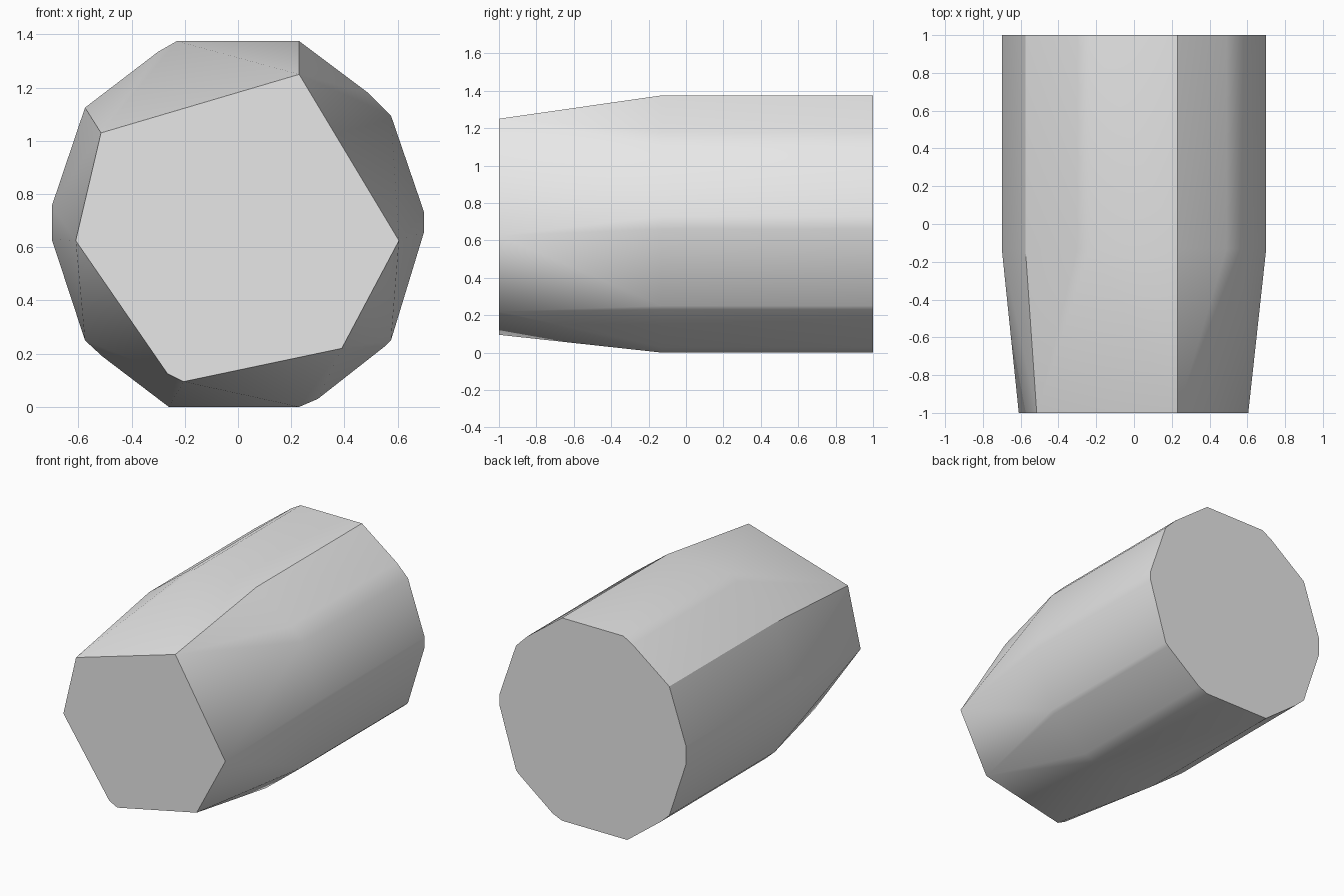
import bpy
import bmesh
import math

cube = bpy.data.objects.get("Cube")
if cube:
    bpy.data.objects.remove(cube, do_unlink=True)

# Cross-sections as (x, z): the full body and the smaller tilted nose
BODY = [(-0.23, 1.375), (0.23, 1.375), (0.49, 1.18), (0.575, 1.095),
        (0.70, 0.73), (0.70, 0.66), (0.575, 0.25), (0.555, 0.23),
        (0.30, 0.03), (0.23, 0), (-0.26, 0), (-0.51, 0.19),
        (-0.575, 0.25), (-0.70, 0.63), (-0.70, 0.755),
        (-0.575, 1.125), (-0.30, 1.335)]
NOSE = [(-0.515, 1.03), (0.23, 1.25), (0.605, 0.625), (0.39, 0.22),
        (-0.205, 0.095), (-0.265, 0.125), (-0.61, 0.625)]

grey = bpy.data.materials.new("light grey")
grey.use_nodes = True
colour = (0.8, 0.8, 0.8, 1)
grey.diffuse_color = colour
grey.node_tree.nodes["Principled BSDF"].inputs["Base Color"].default_value = colour

# Wrap the straight body and the tapering nose in one convex skin
bm = bmesh.new()
for section, y in ((NOSE, -1), (BODY, -0.13), (BODY, 1)):
    for x, z in section:
        bm.verts.new((x, y, z))
bmesh.ops.convex_hull(bm, input=bm.verts[:])

# Merge the flat caps and sides
bmesh.ops.dissolve_limit(bm, angle_limit=math.radians(0.5),
                         verts=bm.verts[:], edges=bm.edges[:])
bmesh.ops.recalc_face_normals(bm, faces=bm.faces[:])

# Smooth sides, sharp corners
for face in bm.faces:
    face.smooth = True
for edge in bm.edges:
    edge.smooth = edge.calc_face_angle(0) < math.radians(30)

mesh = bpy.data.meshes.new("tapered_body")
bm.to_mesh(mesh)
bm.free()
mesh.materials.append(grey)
body = bpy.data.objects.new("tapered_body", mesh)
bpy.context.collection.objects.link(body)
